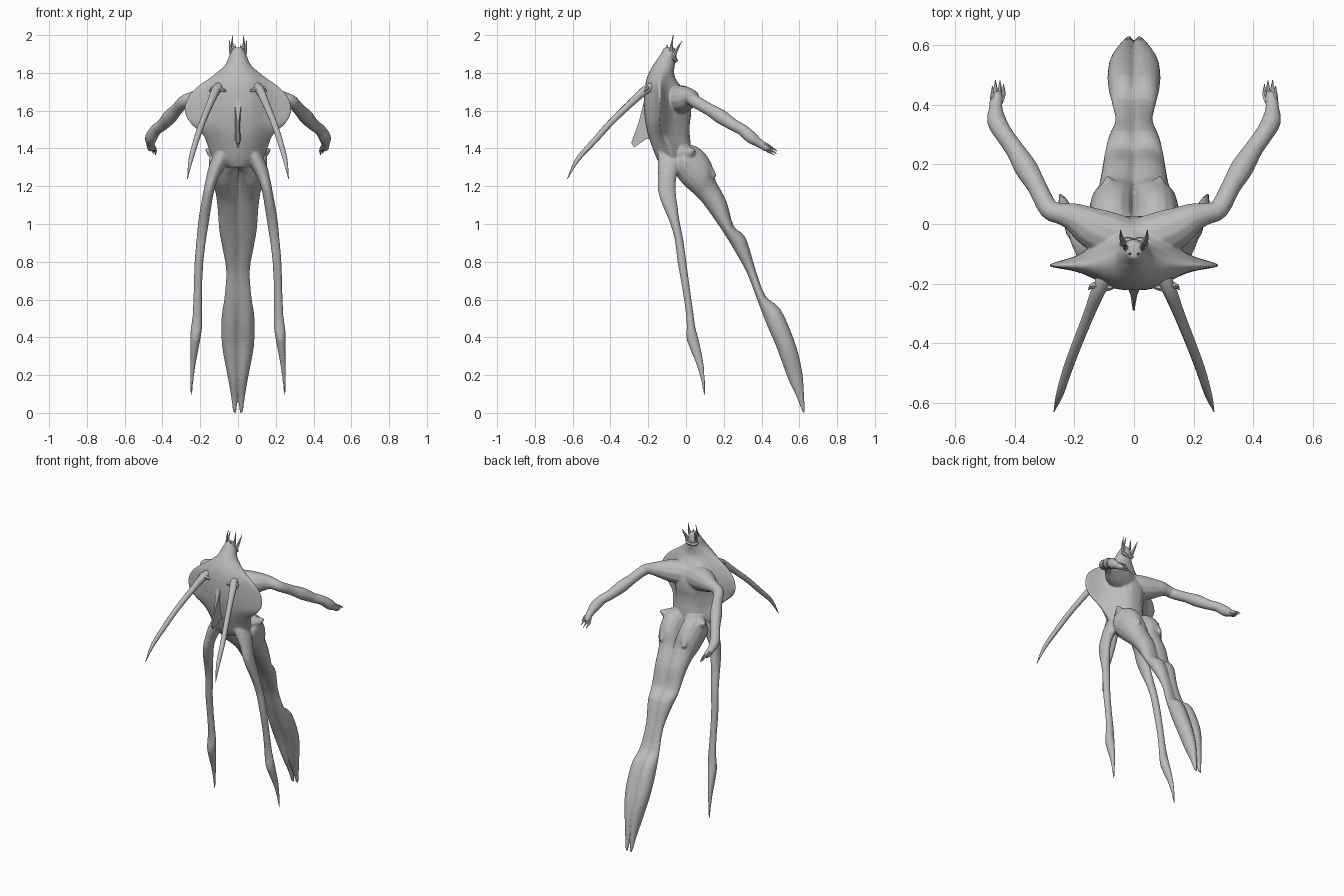
import bpy, bmesh, math
from mathutils import Vector as V

skin = bpy.data.materials.new("pale grey skin")
skin.diffuse_color = (0.5, 0.5, 0.5, 1)


def spline(rows, steps):
    """Smoothly fill in rows of numbers, passing through each one."""
    out = []
    for i in range(len(rows) - 1):
        p = [rows[max(0, min(len(rows) - 1, i + k))] for k in (-1, 0, 1, 2)]
        for s in range(steps):
            t = s / steps
            out.append([b + 0.5 * t * (c - a + t * (2*a - 5*b + 4*c - d + t * (3*(b - c) + d - a)))
                        for a, b, c, d in zip(*p)])
    return out + [list(rows[-1])]


def loft(name, rings, mirror=True):
    """Skin a list of rings and cap both ends."""
    bm = bmesh.new()
    vs = [[bm.verts.new(p) for p in r] for r in rings]
    n = len(vs[0])
    for a, b in zip(vs, vs[1:]):
        for i in range(n):
            j = (i + 1) % n
            bm.faces.new((a[i], a[j], b[j], b[i]))
    bm.faces.new(vs[0])
    bm.faces.new(vs[-1])
    return finish(name, bm, mirror)


def finish(name, bm, mirror):
    bmesh.ops.recalc_face_normals(bm, faces=bm.faces)
    me = bpy.data.meshes.new(name)
    bm.to_mesh(me)
    bm.free()
    me.materials.append(skin)
    ob = bpy.data.objects.new(name, me)
    bpy.context.collection.objects.link(ob)
    select([ob])
    bpy.ops.object.shade_smooth_by_angle(angle=math.radians(45))
    if mirror:
        ob.modifiers.new("mirror", 'MIRROR').use_mirror_merge = False
    return ob


def select(obs):
    bpy.ops.object.select_all(action='DESELECT')
    for ob in obs:
        ob.select_set(True)
    bpy.context.view_layer.objects.active = obs[0]


def ellipse(c, u, v, n=16):
    return [c + u * math.cos(2*math.pi*i/n) + v * math.sin(2*math.pi*i/n) for i in range(n)]


def tube(name, rows, n=10, steps=3):
    """Round limb through rows of x, y, z, radius."""
    rows = spline(rows, steps)
    pts = [V(r[:3]) for r in rows]
    rings, u = [], None
    for i, p in enumerate(pts):
        d = (pts[min(i + 1, len(pts) - 1)] - pts[max(i - 1, 0)]).normalized()
        u = u - d * u.dot(d) if u else d.orthogonal()
        u.normalize()
        r = max(rows[i][3], 0.0015)
        rings.append(ellipse(p, u * r, d.cross(u) * r, n))
    return loft(name, rings)


# torso core with thin flared side shells: z, half width, front y, back y, edge y
body = [(1.30, .06, -.13, -.02, -.07), (1.345, .13, -.155, .02, -.07),
        (1.41, .16, -.18, .025, -.09), (1.47, .185, -.20, .02, -.12),
        (1.53, .25, -.212, .02, -.14), (1.59, .284, -.22, .028, -.14),
        (1.66, .273, -.222, .02, -.14), (1.72, .225, -.218, -.02, -.14),
        (1.78, .14, -.205, -.06, -.135), (1.84, .07, -.175, -.06, -.12),
        (1.89, .047, -.14, -.05, -.10), (1.935, .024, -.115, -.06, -.085)]
rings = []
for z, w, f, b, e in spline(body, 3):
    ring = []
    for i in range(48):
        c, s = math.cos(2*math.pi*i/48), math.sin(2*math.pi*i/48)
        x = c * w
        bulge = s * (.15 + .85 / (1 + (x / (.125 if s > 0 else .14)) ** 4))
        ring.append(V((x, e + bulge * ((b - e) if s > 0 else (e - f)), z)))
    rings.append(ring)
blend = [loft("torso", rings, False)]

# arms reaching backwards
blend.append(tube("arm", [
    (.01, -.06, 1.655, .075), (.07, -.04, 1.658, .078), (.14, -.012, 1.662, .07), (.20, .022, 1.667, .05),
    (.245, .035, 1.663, .037), (.285, .05, 1.648, .034), (.325, .125, 1.605, .033), (.36, .185, 1.568, .039),
    (.40, .25, 1.525, .032), (.435, .30, 1.498, .031), (.46, .345, 1.458, .033),
    (.463, .39, 1.427, .023), (.46, .425, 1.405, .022), (.457, .445, 1.395, .012)], 12))

# slender front legs: z, inner x, outer x, front y, back y
front = [(1.40, .02, .11, -.15, -.02), (1.32, .06, .15, -.15, -.03), (1.25, .10, .168, -.148, -.05),
         (1.18, .125, .182, -.15, -.055), (1.10, .14, .197, -.125, -.045), (1.02, .152, .21, -.09, -.035),
         (.92, .168, .22, -.06, -.015), (.80, .183, .23, -.045, .002), (.65, .19, .235, -.018, .022),
         (.52, .19, .24, 0, .04), (.45, .19, .25, .004, .05), (.385, .20, .253, .004, .068),
         (.27, .222, .253, .05, .092), (.18, .235, .253, .078, .10), (.09, .244, .253, .095, .104)]
blend.append(loft("front_leg", [
    ellipse(V(((a + b) / 2, (c + d) / 2, z)), V(((b - a) / 2, 0, 0)), V((0, (d - c) / 2, 0)))
    for z, a, b, c, d in spline(front, 2)]))

# heavy rear legs pressed together: upper y z, lower y z, outer x, inner x
rear = [(-.05, 1.37, -.09, 1.30, .09, -.03), (.01, 1.42, -.055, 1.26, .15, -.015),
        (.08, 1.395, -.015, 1.21, .152, -.005), (.135, 1.32, .035, 1.165, .142, -.008),
        (.155, 1.235, .085, 1.115, .12, -.015), (.215, 1.12, .14, 1.04, .108, -.018),
        (.252, .99, .205, .945, .10, -.018), (.315, .93, .265, .845, .085, -.015),
        (.365, .77, .325, .735, .063, -.012), (.42, .62, .38, .59, .073, -.014),
        (.50, .55, .43, .46, .087, -.014), (.578, .37, .48, .345, .085, -.012),
        (.615, .22, .54, .18, .056, -.008), (.625, .10, .583, .09, .038, 0), (.63, -.003, .613, .012, .026, .008)]
rings = []
for uy, uz, ly, lz, x, inner in spline(rear, 3):
    up, low = V((0, uy, uz)), V((0, ly, lz))
    rings.append(ellipse((up + low) / 2 + V(((x + inner) / 2, 0, 0)),
                         V(((x - inner) / 2, 0, 0)), (up - low) / 2))
blend.append(loft("rear_leg", rings))

# thigh spurs, hip points and cheeks
blend.append(tube("thigh_spur", [(.07, .05, 1.33, .05), (.08, .11, 1.29, .036), (.088, .155, 1.25, .01)], 8))
blend.append(tube("hip_point", [(.10, .0, 1.37, .05), (.14, .025, 1.38, .03), (.17, .04, 1.395, .007)], 8))
blend.append(tube("cheek", [(.018, -.13, 1.87, .02), (.035, -.155, 1.81, .026), (.05, -.185, 1.75, .02)], 8))

# fuse the flowing parts into one continuous skin
select(blend)
bpy.ops.object.convert(target='MESH')
bpy.ops.object.join()
skin_ob = bpy.context.object
skin_ob.name = "body"
fuse = skin_ob.modifiers.new("fuse", 'REMESH')
fuse.mode, fuse.voxel_size, fuse.use_smooth_shade = 'VOXEL', 0.0055, True
soft = skin_ob.modifiers.new("soften", 'SMOOTH')
soft.factor, soft.iterations = 0.5, 6
skin_ob.modifiers.new("lighten", 'DECIMATE').ratio = 0.35
bpy.ops.object.convert(target='MESH')
bpy.ops.object.shade_smooth_by_angle(angle=math.radians(60))

# chest keel fin
bm = bmesh.new()
outline = [(-.20, 1.76), (-.227, 1.63), (-.25, 1.54), (-.29, 1.43), (-.275, 1.405), (-.21, 1.45), (-.16, 1.45)]
sides = [[bm.verts.new((s * (.016 if y > -.23 else .004), y, z)) for y, z in outline] for s in (-1, 1)]
for side in sides:
    bm.faces.new(side)
for i in range(len(outline)):
    j = (i + 1) % len(outline)
    bm.faces.new((sides[0][i], sides[0][j], sides[1][j], sides[1][i]))
finish("chest_keel", bm, False)

# crown horns and brow
tube("front_horn", [(.02, -.085, 1.90, .014), (.031, -.075, 1.95, .007), (.027, -.068, 2.0, .001)], 6)
tube("rear_horn", [(.03, -.07, 1.88, .014), (.042, -.045, 1.93, .007), (.045, -.02, 1.97, .001)], 6)
tube("small_horn", [(.013, -.10, 1.91, .01), (.015, -.10, 1.95, .001)], 6)
tube("brow", [(.0, -.06, 1.865, .012), (.028, -.057, 1.87, .014), (.046, -.07, 1.88, .005)], 6)

# long curved front feelers with thin cross spurs at the root
tube("feeler", [(.09, -.16, 1.735, .024), (.118, -.22, 1.705, .024), (.15, -.30, 1.632, .019),
                (.19, -.40, 1.535, .017), (.222, -.485, 1.44, .016),
                (.25, -.575, 1.34, .012), (.268, -.628, 1.238, .001)])
tube("feeler_spur", [(.05, -.205, 1.70, .004), (.10, -.215, 1.715, .013), (.135, -.205, 1.72, .011),
                     (.152, -.22, 1.70, .002)], 6)

# clawed fingers
for k, (x, y, z) in enumerate([(.437, .468, 1.365), (.449, .48, 1.372), (.464, .482, 1.385), (.474, .462, 1.40)]):
    tube("finger_%d" % (k + 1), [(.46 + (k - 1.5) * .009, .41, 1.41, .009),
                                 (x, y - .035, z + .022, .008), (x, y, z, .001)], 6)
